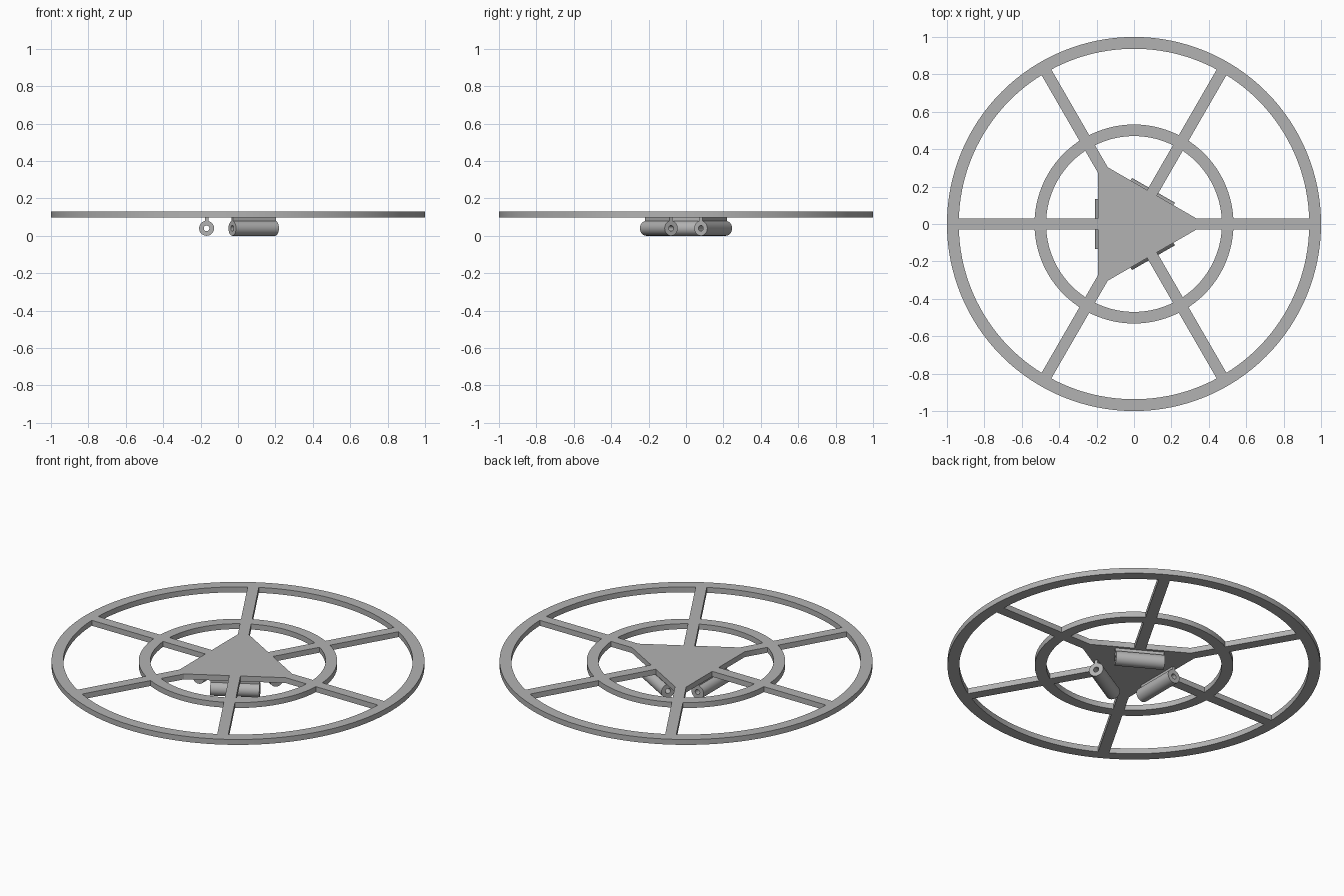
import bpy, bmesh
from math import radians, cos, sin, pi
from mathutils import Matrix, Vector

PLATE_BOTTOM, PLATE_TOP = 0.098, 0.13
TUBE_RADIUS, BORE_RADIUS, TUBE_LENGTH = 0.04, 0.015, 0.265
TUBE_OFFSET = 0.168

if "Cube" in bpy.data.objects:
    bpy.data.objects.remove(bpy.data.objects["Cube"], do_unlink=True)

grey = bpy.data.materials.new("plain grey")
grey.use_nodes = True
grey.diffuse_color = (0.45, 0.45, 0.45, 1)
grey.node_tree.nodes["Principled BSDF"].inputs["Base Color"].default_value = grey.diffuse_color


def add_object(name, bm):
    bmesh.ops.recalc_face_normals(bm, faces=bm.faces)
    mesh = bpy.data.meshes.new(name)
    bm.to_mesh(mesh)
    bm.free()
    mesh.materials.append(grey)
    obj = bpy.data.objects.new(name, mesh)
    bpy.context.collection.objects.link(obj)
    return obj


def ring(name, outer, inner, low, high, segments):
    """Rectangular section swept round the z axis."""
    bm = bmesh.new()
    section = [(inner, low), (outer, low), (outer, high), (inner, high)]
    loops = []
    for i in range(segments):
        a = 2 * pi * i / segments
        loops.append([bm.verts.new((r * cos(a), r * sin(a), z)) for r, z in section])
    for i, loop in enumerate(loops):
        following = loops[(i + 1) % segments]
        for k in range(4):
            j = (k + 1) % 4
            bm.faces.new((loop[k], following[k], following[j], loop[j]))
    return add_object(name, bm)


def box(name, size, centre, angle=0):
    bm = bmesh.new()
    bmesh.ops.create_cube(bm, size=1)
    bmesh.ops.scale(bm, vec=size, verts=bm.verts)
    bmesh.ops.translate(bm, vec=centre, verts=bm.verts)
    bmesh.ops.rotate(bm, cent=(0, 0, 0), matrix=Matrix.Rotation(angle, 3, "Z"), verts=bm.verts)
    return add_object(name, bm)


def select_only(obj):
    bpy.ops.object.select_all(action="DESELECT")
    obj.select_set(True)
    bpy.context.view_layer.objects.active = obj


def smooth(obj):
    select_only(obj)
    bpy.ops.object.shade_smooth_by_angle(angle=radians(30))


# Rim and inner hoop
frame = ring("wheel_frame", 1.0, 0.937, PLATE_BOTTOM, PLATE_TOP, 128)
parts = [ring("inner_hoop", 0.532, 0.47, PLATE_BOTTOM, PLATE_TOP, 96)]

# Three bars across the centre make the six spokes
thickness = PLATE_TOP - PLATE_BOTTOM
middle = (PLATE_TOP + PLATE_BOTTOM) / 2
for i in range(3):
    parts.append(box("spoke_bar", (1.94, 0.06, thickness), (0, 0, middle), i * pi / 3))

# Triangular hub plate
bm = bmesh.new()
corners = [bm.verts.new((0.385 * cos(a), 0.385 * sin(a), PLATE_BOTTOM))
           for a in (0, 2 * pi / 3, 4 * pi / 3)]
base = bm.faces.new(corners)
top = bmesh.ops.extrude_face_region(bm, geom=[base], use_keep_orig=True)
bmesh.ops.translate(bm, vec=(0, 0, thickness),
                    verts=[g for g in top["geom"] if isinstance(g, bmesh.types.BMVert)])
parts.append(add_object("hub_plate", bm))

# Join the flat parts into a single frame
for part in parts:
    select_only(frame)
    union = frame.modifiers.new("union", "BOOLEAN")
    union.operation = "UNION"
    union.solver = "EXACT"
    union.object = part
    bpy.ops.object.modifier_apply(modifier=union.name)
    bpy.data.objects.remove(part, do_unlink=True)
smooth(frame)

# Hollow tubes hung on thin webs beneath the hub edges
for name, angle in (("left_back", pi / 3), ("right", pi), ("left_front", -pi / 3)):
    tube = ring(name + "_tube", TUBE_RADIUS, BORE_RADIUS, -TUBE_LENGTH / 2, TUBE_LENGTH / 2, 48)
    place = (Matrix.Rotation(angle, 4, "Z")
             @ Matrix.Translation(Vector((TUBE_OFFSET, 0, TUBE_RADIUS)))
             @ Matrix.Rotation(pi / 2, 4, "X"))
    tube.data.transform(place)
    smooth(tube)
    box(name + "_tube_web", (0.018, TUBE_LENGTH, 0.026), (TUBE_OFFSET, 0, 0.087), angle)
